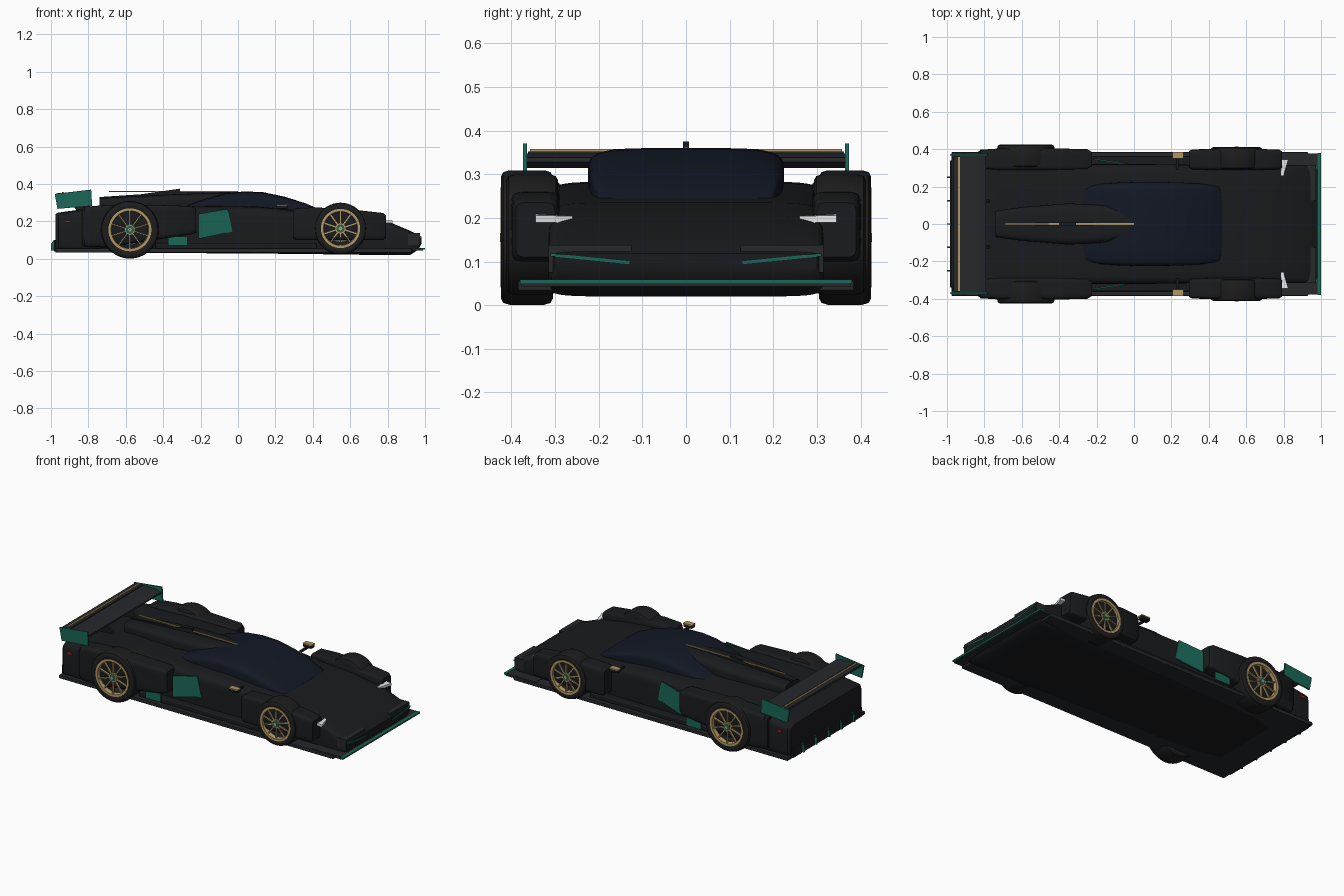
import bpy, bmesh, math
from mathutils import Vector, Matrix

if "Cube" in bpy.data.objects:
    bpy.data.objects.remove(bpy.data.objects["Cube"])


def mat(name, c):
    m = bpy.data.materials.new(name)
    m.diffuse_color = (*c, 1)
    m.use_nodes = True
    m.node_tree.nodes["Principled BSDF"].inputs["Base Color"].default_value = m.diffuse_color
    return m


BLACK = mat("black_paint", (.010, .011, .013))
CARBON = mat("carbon", (.019, .021, .024))
RUBBER = mat("rubber", (.012, .012, .013))
GLASS = mat("dark_glass", (.006, .009, .018))
TEAL = mat("teal", (.010, .135, .095))
GOLD = mat("gold", (.45, .31, .13))
STEEL = mat("steel", (.15, .16, .17))
WHITE = mat("headlight_white", (.8, .82, .85))
RED = mat("tail_red", (.5, .02, .02))


def finish(name, bm, m, bevel=0, segs=3, smooth=True):
    bmesh.ops.recalc_face_normals(bm, faces=bm.faces)
    me = bpy.data.meshes.new(name)
    bm.to_mesh(me)
    bm.free()
    ob = bpy.data.objects.new(name, me)
    bpy.context.collection.objects.link(ob)
    me.materials.append(m)
    if bevel:
        b = ob.modifiers.new("bevel", 'BEVEL')
        b.width, b.segments, b.limit_method = bevel, segs, 'ANGLE'
    if smooth:
        bpy.ops.object.select_all(action='DESELECT')
        ob.select_set(True)
        bpy.context.view_layer.objects.active = ob
        bpy.ops.object.shade_smooth_by_angle(angle=math.radians(35))
    return ob


def skin(bm, rings, loop=False):
    """Join rings of points; cap the ends unless looped."""
    vs = [[bm.verts.new(p) for p in r] for r in rings]
    n = len(vs[0])
    pairs = list(zip(vs, vs[1:])) + ([(vs[-1], vs[0])] if loop else [])
    for a, b in pairs:
        for i in range(n):
            j = (i + 1) % n
            bm.faces.new((a[i], a[j], b[j], b[i]))
    if not loop:
        bm.faces.new(vs[0])
        bm.faces.new(vs[-1])


def box(name, x, y, z, m, bevel=0):
    return prism(name, [(x[0], z[0]), (x[1], z[0]), (x[1], z[1]), (x[0], z[1])], y, m, bevel)


def prism(name, pts, y, m, bevel=0):
    """Side (x, z) outline extruded between two y values."""
    bm = bmesh.new()
    skin(bm, [[(px, yy, pz) for px, pz in pts] for yy in y])
    return finish(name, bm, m, bevel, smooth=bool(bevel))


def loft(name, stations, m, p=6, yc=0, n=40):
    """Rounded-rectangle sections (x, half width, z bottom, z top) along x."""
    bm = bmesh.new()
    rings = []
    f = lambda v: math.copysign(abs(v) ** (2 / p), v)
    for x, hw, zb, zt in stations:
        a = [2 * math.pi * (i + .5) / n for i in range(n)]
        rings.append([(x, yc + hw * f(math.cos(t)),
                       (zb + zt) / 2 + (zt - zb) / 2 * f(math.sin(t))) for t in a])
    skin(bm, rings)
    return finish(name, bm, m)


def lathe(name, prof, c, s, m, n=48):
    """Closed (radius, y) profile revolved round the axle."""
    bm = bmesh.new()
    skin(bm, [[(c[0] + r * math.cos(t), s * y, c[1] + r * math.sin(t)) for r, y in prof]
              for t in (2 * math.pi * i / n for i in range(n))], loop=True)
    return finish(name, bm, m)


# main body, canopy and engine cover
loft("main_body", [(-.975, .35, .035, .24), (-.96, .365, .033, .247), (-.83, .37, .033, .265),
                   (-.6, .34, .032, .278), (-.25, .32, .03, .283), (.1, .32, .028, .28),
                   (.4, .315, .025, .25), (.6, .315, .022, .235), (.8, .315, .02, .2),
                   (.92, .315, .02, .15), (.965, .31, .05, .128), (.98, .30, .08, .118)], BLACK, 9)
loft("canopy", [(.47, .17, .21, .245), (.455, .2, .21, .256), (.36, .215, .21, .297),
                (.25, .222, .21, .332), (.13, .225, .21, .357), (.03, .225, .21, .36),
                (-.07, .222, .21, .35), (-.17, .215, .21, .322), (-.26, .2, .21, .29),
                (-.285, .17, .21, .275)], GLASS, 5)
loft("engine_cover", [(-.02, .06, .24, .355), (-.15, .10, .24, .352), (-.35, .11, .24, .345),
                      (-.6, .09, .24, .333), (-.74, .07, .24, .325)], BLACK, 4)

# fin and spine strip
prism("fin", [(-.74, .27), (-.74, .33), (-.52, .345), (-.31, .375), (-.31, .358), (0, .357), (0, .3)],
      (-.007, .007), BLACK)
box("spine_strip", (-.69, 0), (-.005, .005), (.356, .362), GOLD)

# floor, splitter and lip
box("floor", (-.975, .93), (-.385, .385), (.033, .055), CARBON, .004)
box("splitter", (.78, .99), (-.378, .378), (.043, .058), CARBON)
box("splitter_lip", (.982, 1.0), (-.38, .38), (.049, .059), TEAL)
box("diffuser", (-.985, -.9), (-.34, .34), (.04, .1), BLACK)
for i in range(5):
    y = (i - 2) * .125
    prism("diffuser_strake", [(-1, .045), (-.95, .04), (-.95, .1), (-.985, .1), (-1, .08)],
          (y - .004, y + .004), TEAL)

# rear wing
prism("rear_wing", [(-.965, .34), (-.90, .348), (-.83, .348), (-.79, .338), (-.79, .328),
                    (-.83, .314), (-.90, .314)], (-.365, .365), CARBON)
box("wing_flap", (-.965, -.915), (-.362, .362), (.34, .352), CARBON)
box("wing_strip", (-.94, -.93), (-.357, .357), (.35, .358), GOLD)

for s in (-1, 1):
    def pair(a, b):
        return (s * a, s * b)

    # wing supports
    prism("wing_endplate", [(-.98, .347), (-.785, .37), (-.78, .283), (-.965, .267)],
          pair(.364, .373), TEAL)
    prism("wing_support", [(-.75, .25), (-.86, .25), (-.9, .32), (-.84, .32)], pair(.115, .13), BLACK)

    # fenders
    loft("rear_fender", [(-.835, .04, .08, .265), (-.82, .052, .065, .278), (-.7, .06, .06, .288),
                         (-.45, .06, .1, .288), (-.25, .055, .13, .282), (-.225, .04, .14, .27)],
         BLACK, 7, s * .345)
    loft("front_fender", [(.295, .045, .11, .26), (.31, .054, .1, .27), (.42, .056, .1, .275),
                          (.66, .056, .1, .258), (.775, .053, .1, .245), (.79, .045, .11, .235)],
         BLACK, 7, s * .345)

    # side panels
    bm = bmesh.new()
    outline = [(-.21, .347, .24), (-.055, .322, .267), (-.03, .318, .145), (-.21, .347, .107)]
    skin(bm, [[(x, s * (y + d), z) for x, y, z in outline] for d in (-.004, .004)])
    finish("side_fin", bm, TEAL, smooth=False)
    box("sill_vane", (-.375, -.27), pair(.375, .385), (.07, .12), TEAL)
    box("side_sill", (-.44, .42), pair(.30, .36), (.05, .085), BLACK, .008)

    # mirrors
    box("mirror", (.205, .265), pair(.35, .385), (.266, .286), BLACK, .004)
    box("mirror_cap", (.205, .265), pair(.35, .385), (.284, .29), GOLD)
    box("mirror_stalk", (.225, .24), pair(.29, .36), (.262, .272), BLACK)

    # lights
    bm = bmesh.new()
    lamp = [(.785, .26, .2), (.80, .26, .2), (.825, .345, .202), (.785, .345, .205)]
    skin(bm, [[(x, s * y, z + d) for x, y, z in lamp] for d in (-.012, .004)])
    finish("headlight", bm, WHITE, smooth=False)
    box("tail_light", (-.925, -.895), pair(.355, .377), (.194, .206), RED)

    # nose intakes
    box("nose_intake", (.91, .972), pair(.125, .315), (.075, .138), CARBON)
    bm = bmesh.new()
    vane = [(.965, .13, .098), (.982, .13, .098), (.982, .31, .116), (.965, .31, .116)]
    skin(bm, [[(x, s * y, z + d) for x, y, z in vane] for d in (-.004, .003)])
    finish("intake_vane", bm, TEAL, smooth=False)

    # wheels
    for tag, c, R, yi, yo, rr, side in (("rear", (-.578, .155), .154, .305, .424, .113, 1),
                                        ("front", (.548, .162), .138, .293, .412, .103, -1)):
        b = .014
        lathe(tag + "_tyre", [(rr - .004, yi), (R - b, yi), (R - b * .3, yi + b * .4), (R, yi + b * 1.4),
                              (R, yo - b * 1.4), (R - b * .3, yo - b * .4), (R - b, yo),
                              (rr + .006, yo), (rr - .004, yo - .006)], c, s, RUBBER)
        lathe(tag + "_rim", [(rr + .002, yo - .025), (rr + .002, yo + .001), (rr - .012, yo + .001),
                             (rr - .016, yo - .025)], c, s, GOLD)
        lathe(tag + "_wheel_back", [(.001, yi + .01), (rr, yi + .01), (rr, yi + .03), (.001, yi + .03)],
              c, s, RUBBER)
        lathe(tag + "_brake_disc", [(.02, yo - .05), (rr * .72, yo - .05), (rr * .72, yo - .04),
                                    (.02, yo - .04)], c, s, STEEL)
        lathe(tag + "_hub", [(.001, yi + .02), (.022, yi + .02), (.022, yo - .003), (.001, yo - .003)],
              c, s, TEAL, 24)
        lathe(tag + "_wheel_nut", [(.001, yo - .01), (.01, yo - .01), (.01, yo + .002), (.001, yo + .002)],
              c, s, GOLD, 12)
        lathe(tag + "_hub_ring", [(.02, yo - .02), (.028, yo - .02), (.028, yo - .004), (.02, yo - .004)],
              c, s, GOLD, 24)
        cx = c[0] + side * rr * .45
        box(tag + "_caliper", (cx - .02, cx + .02), pair(yo - .06, yo - .028),
            (c[1] - .01, c[1] + .05), TEAL, .005)
        bm = bmesh.new()
        for k in range(10):
            mt = (Matrix.Translation((c[0], s * (yo - .011), c[1]))
                  @ Matrix.Rotation(2 * math.pi * (k + .5) / 10, 4, 'Y')
                  @ Matrix.Translation(((rr + .014) / 2, 0, 0))
                  @ Matrix.Diagonal((rr - .034, .012, .007, 1)))
            bmesh.ops.create_cube(bm, size=1, matrix=mt)
        finish(tag + "_spokes", bm, GOLD, smooth=False)
